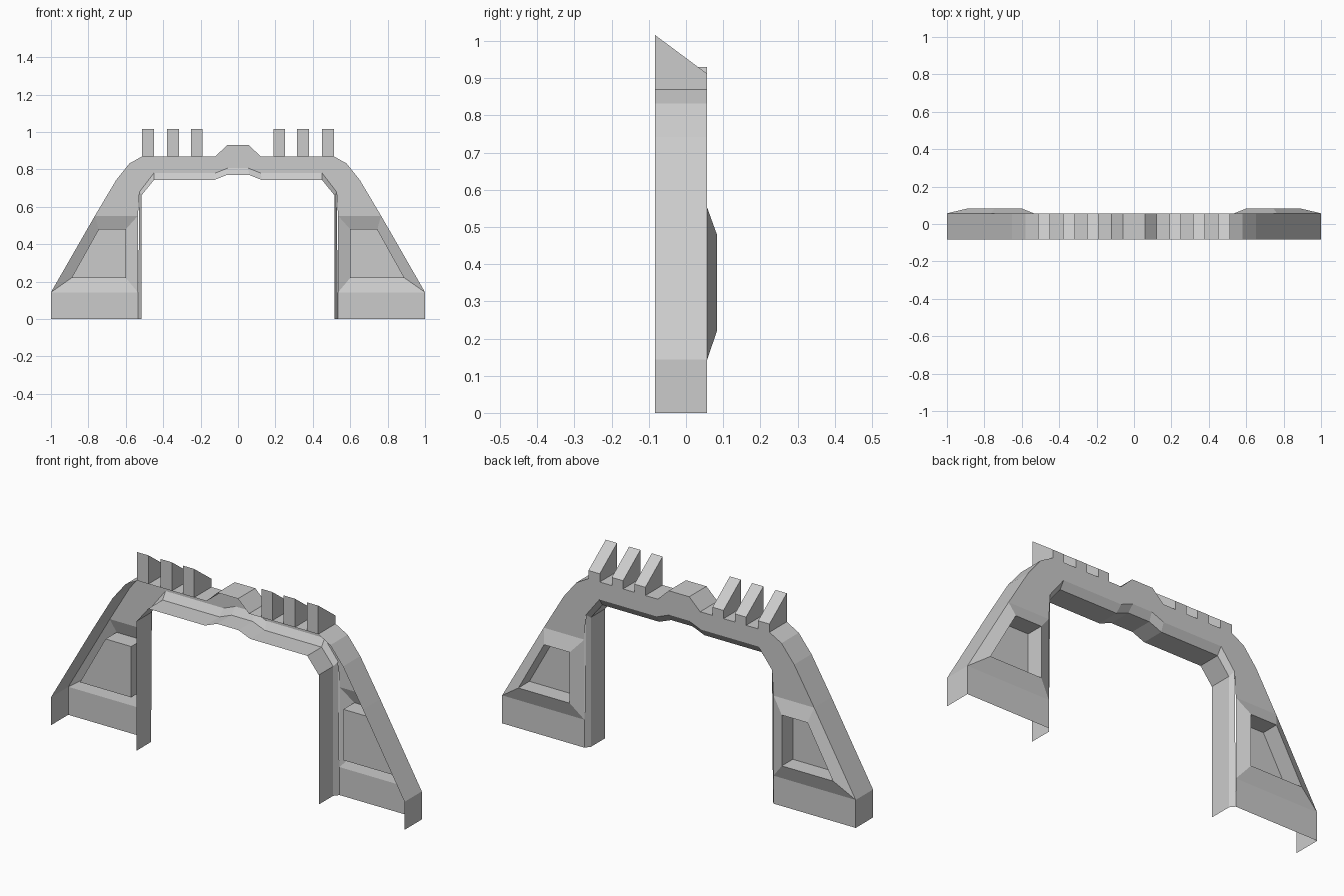
import bpy, bmesh

if "Cube" in bpy.data.objects:
    bpy.data.objects.remove(bpy.data.objects["Cube"])

FRONT, LIP, BACK, PAD, PANEL = -0.083, 0.033, 0.057, 0.083, -0.006

# right-half outlines in (x, z)
OUTER = [(1, 0), (1, .143), (.765, .552), (.652, .742), (.58, .832), (.512, .87),
         (.12, .87), (.058, .93), (0, .93)]
LIP_IN = [(.515, 0), (.515, .662), (.45, .743), (.128, .743), (.06, .77), (0, .77)]
LIP_OUT = [(.535, 0), (.527, .68), (.45, .78), (.122, .78), (.054, .807), (0, .807)]
PAD_BASE = [(1, .143), (.765, .552), (.535, .552), (.535, .143)]
PAD_TOP = [(.89, .22), (.745, .48), (.6, .48), (.6, .22)]


def at(path, y):
    return [(x, y, z) for x, z in path]


def strip(bm, a, b, closed=False):
    """Quads joining two point rows of equal length."""
    n = len(a)
    for i in range(n if closed else n - 1):
        j = (i + 1) % n
        bm.faces.new([bm.verts.new(p) for p in (a[i], a[j], b[j], b[i])])


def poly(bm, pts):
    bm.faces.new([bm.verts.new(p) for p in pts])


def finish(name, bm):
    """Weld, store and mirror a right-half part."""
    bmesh.ops.remove_doubles(bm, verts=bm.verts, dist=1e-4)
    bmesh.ops.recalc_face_normals(bm, faces=bm.faces)
    me = bpy.data.meshes.new(name)
    bm.to_mesh(me)
    bm.free()
    ob = bpy.data.objects.new(name, me)
    bpy.context.collection.objects.link(ob)
    m = ob.modifiers.new("mirror", 'MIRROR')
    m.use_clip = True


# open arch shell: outer wall, inner wall with chamfered lip, back plate
bm = bmesh.new()
strip(bm, at(OUTER, FRONT), at(OUTER, BACK))
strip(bm, at(LIP_IN, FRONT), at(LIP_IN, LIP))
strip(bm, at(LIP_IN, LIP), at(LIP_OUT, BACK))
poly(bm, at(OUTER[2:] + LIP_OUT[:0:-1] + [PAD_BASE[2]], BACK))
poly(bm, at([OUTER[0], OUTER[1], PAD_BASE[3], LIP_OUT[0]], BACK))
# raised leg pad with a deep recess
strip(bm, at(PAD_BASE, BACK), at(PAD_TOP, PAD), closed=True)
strip(bm, at(PAD_TOP, PAD), at(PAD_TOP, PANEL), closed=True)
poly(bm, at(PAD_TOP, PANEL))
finish("arch_shell", bm)

# sloped teeth along the top
bm = bmesh.new()
side = [(FRONT, .87), (FRONT, 1.016), (BACK, .912), (BACK, .87)]
for x0, x1 in ((.19, .252), (.316, .38), (.448, .512)):
    a, b = ([(x, y, z) for y, z in side] for x in (x0, x1))
    strip(bm, a, b, closed=True)
    poly(bm, a)
    poly(bm, b)
finish("top_teeth", bm)
